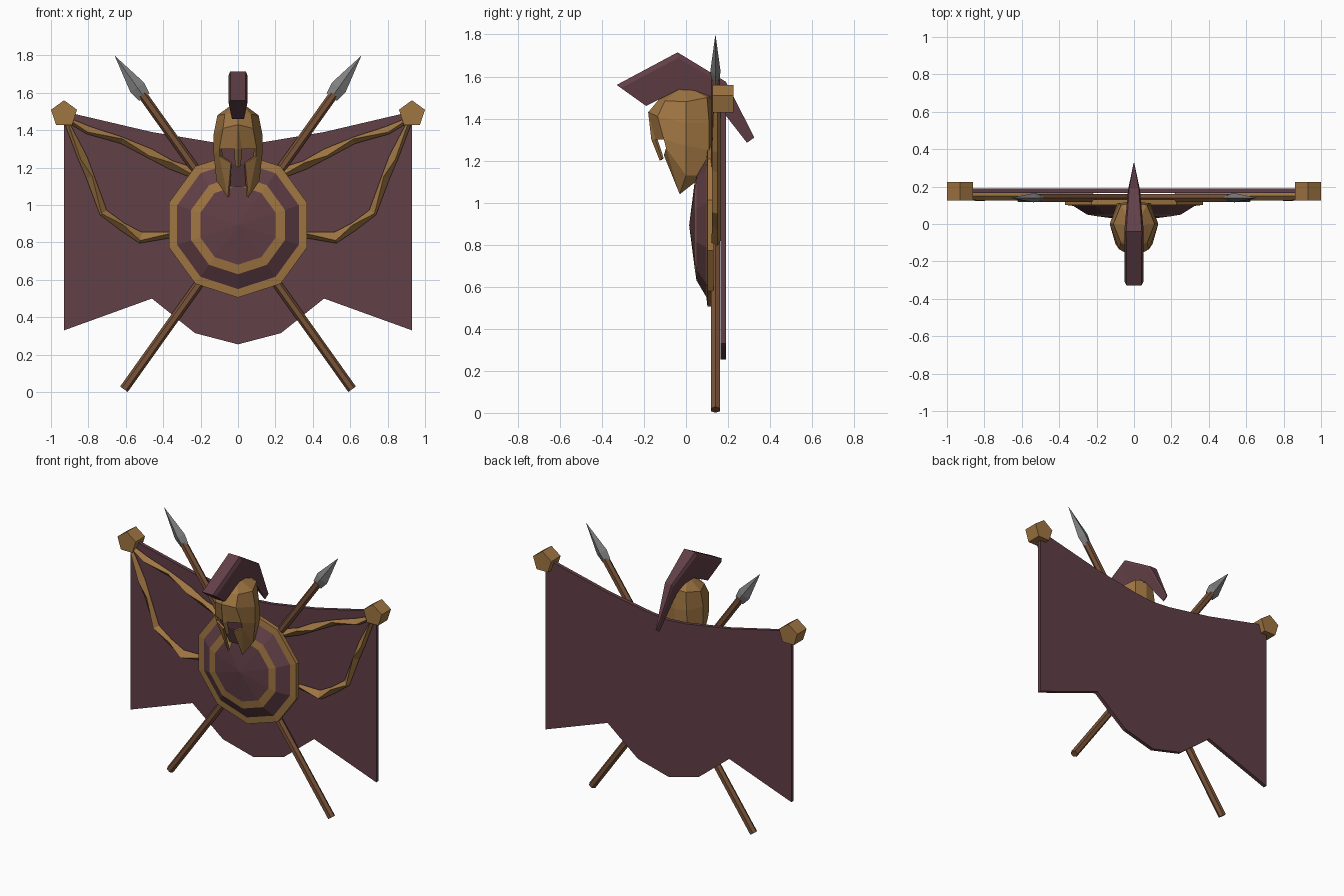
import bpy, math
from mathutils import Vector

cube = bpy.data.objects.get("Cube")
if cube:
    bpy.data.objects.remove(cube, do_unlink=True)


def material(name, rgb):
    m = bpy.data.materials.new(name)
    m.use_nodes = True
    m.diffuse_color = (*rgb, 1)
    bsdf = m.node_tree.nodes["Principled BSDF"]
    bsdf.inputs["Base Color"].default_value = (*rgb, 1)
    bsdf.inputs["Roughness"].default_value = 0.8
    return m


CLOTH = material("plum cloth", (0.12, 0.05, 0.062))
GOLD = material("old gold", (0.35, 0.18, 0.055))
WOOD = material("brown wood", (0.19, 0.085, 0.04))
STEEL = material("grey steel", (0.22, 0.22, 0.22))


def build(name, verts, faces, mats, mirror=False, thickness=0):
    mesh = bpy.data.meshes.new(name)
    mesh.from_pydata([tuple(v) for v in verts], [], faces)
    for m in mats:
        mesh.materials.append(m)
    ob = bpy.data.objects.new(name, mesh)
    bpy.context.collection.objects.link(ob)
    if mirror:
        mod = ob.modifiers.new("mirror", 'MIRROR')
        mod.use_clip = True
    if thickness:
        mod = ob.modifiers.new("thickness", 'SOLIDIFY')
        mod.thickness = thickness
        mod.offset = -1
    # consistent outward normals
    import bmesh
    bm = bmesh.new()
    bm.from_mesh(mesh)
    bmesh.ops.recalc_face_normals(bm, faces=bm.faces)
    bm.to_mesh(mesh)
    bm.free()
    return ob


def loft(name, rings, mat, mirror=False):
    """Skin equal-sized rings of points and cap both ends."""
    n = len(rings[0])
    faces = [(i * n + j, i * n + (j + 1) % n, (i + 1) * n + (j + 1) % n, (i + 1) * n + j)
             for i in range(len(rings) - 1) for j in range(n)]
    last = (len(rings) - 1) * n
    faces += [tuple(range(n)), tuple(range(last, last + n))]
    return build(name, [p for r in rings for p in r], faces, [mat], mirror)


def polygon(r, y, n, cx=0, cz=0):
    """Upright polygon facing the front with a corner on top."""
    return [Vector((cx + r * math.sin(math.tau * k / n), y,
                    cz + r * math.cos(math.tau * k / n))) for k in range(n)]


# Banner: half outline mirrored across the middle
half = [(0, 1.325), (0.13, 1.335), (0.46, 1.39), (0.93, 1.5),
        (0.93, 0.33), (0.46, 0.5), (0.23, 0.315), (0, 0.255)]
outline = half + [(-x, z) for x, z in half[-2:0:-1]]
loft("banner", [[(x, y, z) for x, z in outline] for y in (0.165, 0.19)], CLOTH)

# Corner knobs
for side, label in ((1, "left"), (-1, "right")):
    loft(label + "_knob", [polygon(0.073, y, 5, side * 0.93, 1.487) for y in (0.125, 0.225)], GOLD)


# Crossed spears
def spear(label, side):
    base = Vector((-0.61 * side, 0.14, 0.015))
    tip = Vector((0.657 * side, 0.14, 1.795))
    axis = (tip - base).normalized()
    across = axis.cross(Vector((0, 1, 0)))
    depth = Vector((0, 1, 0))

    def ring(back, wide, deep, n):
        c = tip - axis * back
        return [c + across * wide * math.cos(math.tau * k / n)
                + depth * deep * math.sin(math.tau * k / n) for k in range(n)]

    length = (tip - base).length
    loft(label + "_spear_shaft", [ring(length, 0.025, 0.025, 6), ring(0.25, 0.025, 0.025, 6)], WOOD)
    loft(label + "_spear_head", [ring(0.268, 0.034, 0.02, 4), ring(0.205, 0.045, 0.024, 4),
                                 ring(0, 0.001, 0.001, 4)], STEEL)


spear("left", 1)
spear("right", -1)

# Round shield: ten-sided rings of (radius, y), with gold bands between some
profile = [(0.388, 0.13), (0.388, 0.102), (0.342, 0.097), (0.263, 0.05), (0.212, 0.042)]
sides = 10
verts = [p for r, y in profile for p in polygon(r, y, sides, 0, 0.893)]
verts.append((0, 0.015, 0.893))
faces, slots = [], []
for i in range(len(profile) - 1):
    for j in range(sides):
        k = (j + 1) % sides
        faces.append((i * sides + j, i * sides + k, (i + 1) * sides + k, (i + 1) * sides + j))
        slots.append(0 if i == 2 else 1)
start = (len(profile) - 1) * sides
for j in range(sides):
    faces.append((start + j, start + (j + 1) % sides, len(verts) - 1))
    slots.append(0)
faces.append(tuple(range(sides)))
slots.append(1)
shield = build("shield", verts, faces, [CLOTH, GOLD])
for poly, slot in zip(shield.data.polygons, slots):
    poly.material_index = slot


# Gold ribbons: folded strips with a ridge that swaps sides
def ribbon(name, path):
    rings = []
    pts = [Vector((x, 0.15, z)) for x, z, w in path]
    for i, (x, z, w) in enumerate(path):
        along = (pts[min(i + 1, len(pts) - 1)] - pts[max(i - 1, 0)]).normalized()
        across = along.cross(Vector((0, 1, 0)))
        shift = across * w * (0.5 if i % 2 else -0.5)
        front = Vector((0, -0.6 * w - 0.012, 0))
        rings.append([pts[i] - across * w, pts[i] + shift + front,
                      pts[i] + across * w, pts[i] + Vector((0, 0.017, 0))])
    loft(name, rings, GOLD, mirror=True)


ribbon("upper_ribbons", [(0.92, 1.46, 0.012), (0.80, 1.40, 0.022), (0.62, 1.345, 0.018),
                         (0.47, 1.275, 0.026), (0.36, 1.215, 0.024), (0.22, 1.165, 0.028)])
ribbon("lower_ribbons", [(0.92, 1.45, 0.012), (0.83, 1.25, 0.025), (0.79, 1.15, 0.022),
                         (0.72, 0.96, 0.022), (0.62, 0.885, 0.022), (0.52, 0.825, 0.03),
                         (0.36, 0.84, 0.016)])

# Helmet shell: half of it, mirrored
H = {
    "top": (0, -0.01, 1.56),
    "r0": (0, -0.13, 1.49), "r1": (0.07, -0.10, 1.485), "r2": (0.11, 0, 1.48),
    "r3": (0.07, 0.10, 1.5), "r4": (0, 0.12, 1.51),
    "f0": (0, -0.18, 1.43), "f1": (0.08, -0.135, 1.41), "f2": (0.13, 0, 1.38),
    "f3": (0.08, 0.11, 1.38), "f4": (0, 0.125, 1.38),
    "e0": (0.02, -0.145, 1.3), "e1": (0.1, -0.105, 1.3), "e2": (0.13, 0, 1.27),
    "e3": (0.09, 0.11, 1.25), "e4": (0, 0.12, 1.25),
    "c0": (0.038, -0.105, 1.225), "c1": (0.1, -0.095, 1.26), "c2": (0.115, 0, 1.13),
    "c3": (0.08, 0.085, 1.13), "c4": (0, 0.11, 1.17),
    "chin": (0.055, -0.03, 1.04), "n0": (0, -0.165, 1.3),
    "n1": (0, -0.125, 1.2), "n2": (0.016, -0.115, 1.21),
}
shell = ["top r0 r1", "top r1 r2", "top r2 r3", "top r3 r4",
         "r0 f0 f1 r1", "r1 f1 f2 r2", "r2 f2 f3 r3", "r3 f3 f4 r4",
         "f0 n0 e0", "f0 e0 e1 f1", "f1 e1 e2 f2", "f2 e2 e3 f3", "f3 e3 e4 f4",
         "n0 n1 n2 e0", "e1 c1 c2 e2", "e2 c2 c3 e3", "e3 c3 c4 e4",
         "c0 chin c1", "c1 chin c2", "c2 chin c3"]
keys = list(H)
build("helmet", H.values(), [[keys.index(k) for k in f.split()] for f in shell],
      [GOLD], mirror=True, thickness=0.012)

# Dark lining behind the face opening
loft("helmet_lining", [[(sx * w, y, z) for sx, y in ((-1, front), (1, front), (1, 0.08), (-1, 0.08))]
                       for z, w, front in ((1.1, 0.05, -0.02), (1.22, 0.085, -0.06), (1.38, 0.09, -0.08))],
     CLOTH)

# Helmet crest: sections of outer (y, z), inner (y, z), half width
crest = [((-0.33, 1.56), (-0.19, 1.46), 0.05), ((-0.04, 1.715), (-0.03, 1.54), 0.052),
         ((0.19, 1.575), (0.13, 1.49), 0.032), ((0.325, 1.31), (0.29, 1.285), 0.003)]
rings = []
for (oy, oz), (iy, iz), w in crest:
    my, mz = oy + (iy - oy) * 0.15, oz + (iz - oz) * 0.15
    rings.append([(-w * 0.8, oy, oz), (w * 0.8, oy, oz), (w, my, mz),
                  (w * 0.65, iy, iz), (-w * 0.65, iy, iz), (-w, my, mz)])
loft("helmet_crest", rings, CLOTH)
